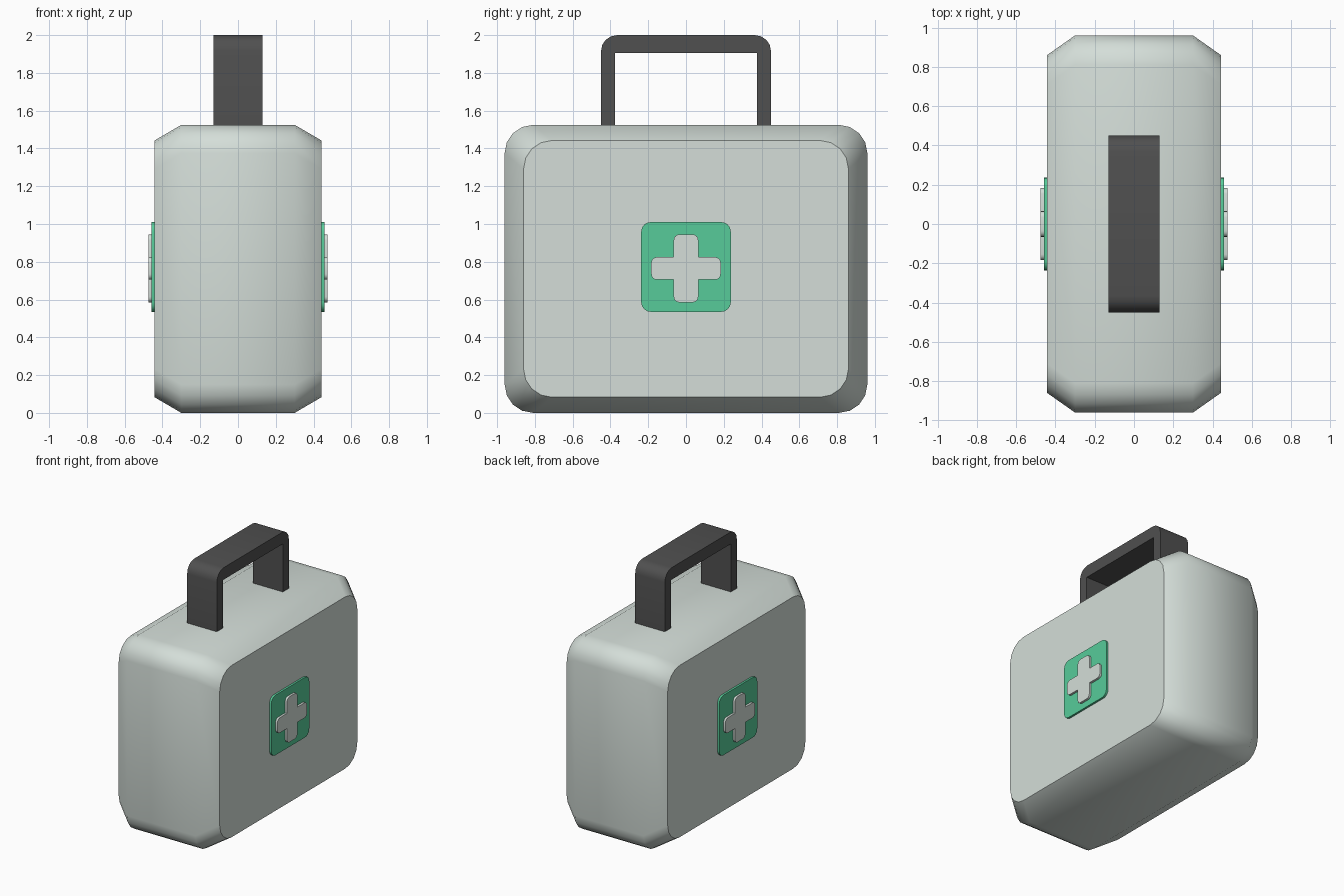
import bpy, bmesh, math
from mathutils import Vector

if "Cube" in bpy.data.objects:
    bpy.data.objects.remove(bpy.data.objects["Cube"])


def material(name, rgb):
    m = bpy.data.materials.new(name)
    m.diffuse_color = (*rgb, 1)
    m.use_nodes = True
    m.node_tree.nodes["Principled BSDF"].inputs["Base Color"].default_value = m.diffuse_color
    return m


def rounded(points, radii, steps=4):
    """Round the right-angled corners of a (y, z) outline."""
    out = []
    n = len(points)
    for i, r in enumerate(radii):
        p = Vector(points[i])
        if r == 0:
            out.append(p)
            continue
        a = (Vector(points[i - 1]) - p).normalized()
        b = (Vector(points[(i + 1) % n]) - p).normalized()
        c = p + r * (a + b)
        for k in range(steps + 1):
            t = math.pi / 2 * k / steps
            out.append(c - r * (math.cos(t) * b + math.sin(t) * a))
    return out


def rect(w, z0, z1, r, steps=4):
    return rounded([(-w, z0), (w, z0), (w, z1), (-w, z1)], [r] * 4, steps)


def loft(name, sections, mat, angle=42, mirror=False):
    """Skin matching outlines placed along x, with capped ends."""
    bm = bmesh.new()
    rings = [[bm.verts.new((x, p[0], p[1])) for p in outline] for x, outline in sections]
    n = len(rings[0])
    for r0, r1 in zip(rings, rings[1:]):
        for i in range(n):
            j = (i + 1) % n
            bm.faces.new((r0[i], r0[j], r1[j], r1[i]))
    bm.faces.new(rings[0])
    bm.faces.new(rings[-1])
    bmesh.ops.recalc_face_normals(bm, faces=bm.faces)
    mesh = bpy.data.meshes.new(name)
    bm.to_mesh(mesh)
    bm.free()
    mesh.materials.append(mat)
    mesh.shade_smooth()
    mesh.set_sharp_from_angle(angle=math.radians(angle))
    ob = bpy.data.objects.new(name, mesh)
    bpy.context.collection.objects.link(ob)
    if mirror:
        ob.modifiers.new("mirror", 'MIRROR').use_axis[0] = True
    return ob


pale = material("pale_shell", (0.66, 0.73, 0.69))
green = material("green_badge", (0.095, 0.60, 0.32))
dark = material("dark_handle", (0.08, 0.08, 0.08))

# Case: rounded box with chamfered side panels
outer = rect(0.96, 0.0, 1.525, 0.15)
inner = rect(0.86, 0.083, 1.442, 0.15)
loft("case_body", [(-0.442, inner), (-0.3, outer), (0.3, outer), (0.442, inner)], pale)

# Handle: flat arch with rounded outer corners
arch = rounded([(-0.45, 1.515), (-0.45, 2.0), (0.45, 2.0), (0.45, 1.515),
                (0.375, 1.515), (0.375, 1.905), (-0.375, 1.905), (-0.375, 1.515)],
               [0, 0.085, 0.085, 0, 0, 0, 0, 0])
loft("handle", [(-0.13, arch), (0.13, arch)], dark)

# Badge plates on both side panels
plate = rect(0.237, 0.535, 1.01, 0.05)
loft("badge_plate", [(0.435, plate), (0.458, plate)], green, mirror=True)

# Raised crosses on the plates
w, h, zc = 0.065, 0.06, 0.765
ey, ez = 0.184, 0.18
corners = [(-w, -ez), (w, -ez), (w, -h), (ey, -h), (ey, h), (w, h),
           (w, ez), (-w, ez), (-w, h), (-ey, h), (-ey, -h), (-w, -h)]
cross = rounded([(y, z + zc) for y, z in corners], [0.03, 0.03, 0] * 4)
loft("badge_cross", [(0.45, cross), (0.475, cross)], pale, mirror=True)
